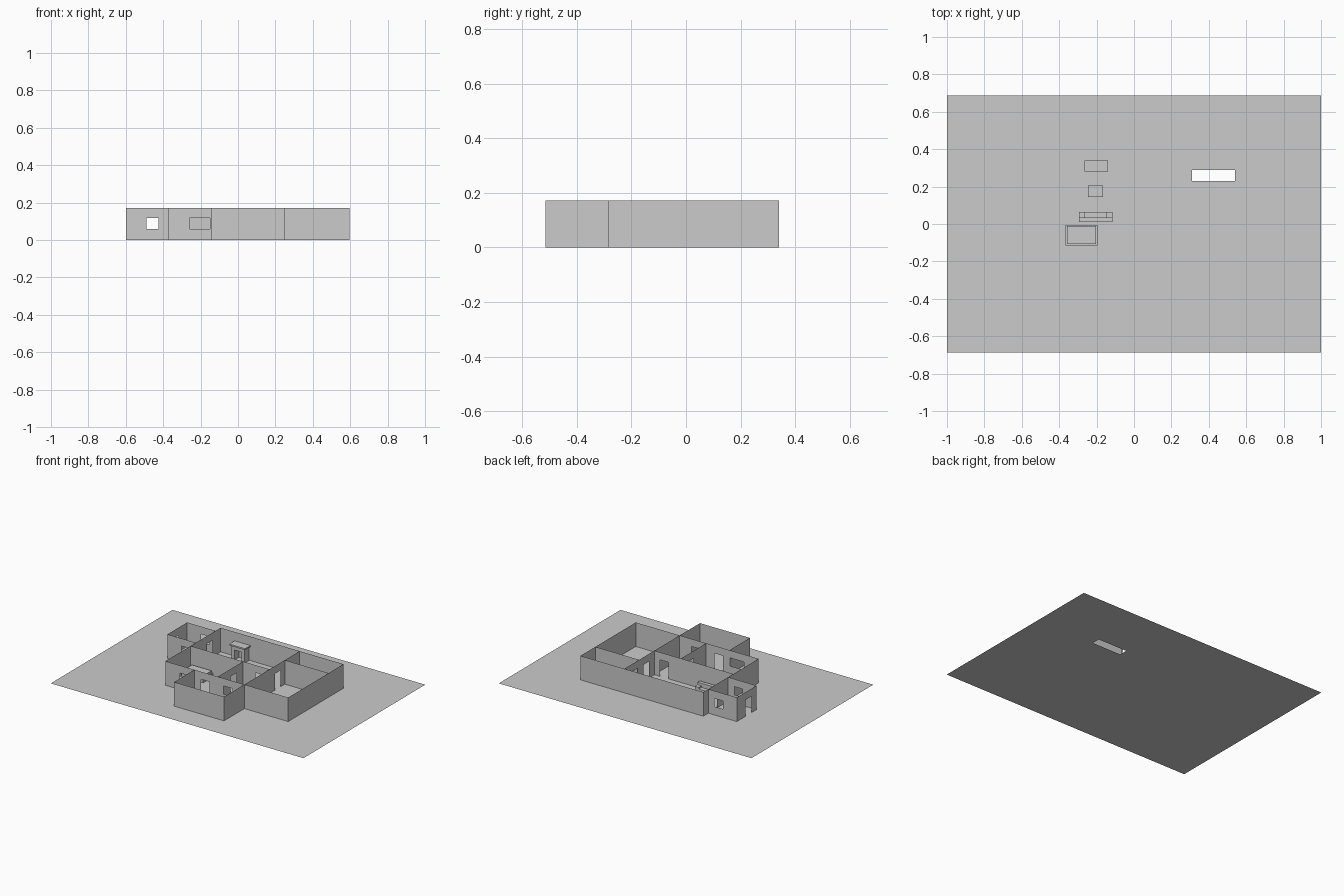
import bpy, bmesh
from mathutils import Matrix, Vector

if "Cube" in bpy.data.objects:
    bpy.data.objects.remove(bpy.data.objects["Cube"])

H = 0.172          # wall height
DOOR = (0.0, 0.118)
WIN = (0.06, 0.118)


def finish(bm, name):
    bmesh.ops.remove_doubles(bm, verts=bm.verts, dist=1e-5)
    me = bpy.data.meshes.new(name)
    bm.to_mesh(me)
    bm.free()
    ob = bpy.data.objects.new(name, me)
    bpy.context.collection.objects.link(ob)
    return ob


def wall(name, axis, at, a, b, openings=()):
    """Thin sheet wall along an axis; openings are (start, end, (bottom, top))."""
    bm = bmesh.new()

    def panel(u0, u1, z0, z1):
        if u1 - u0 < 1e-4 or z1 - z0 < 1e-4:
            return
        pts = [(u0, z0), (u1, z0), (u1, z1), (u0, z1)]
        bm.faces.new([bm.verts.new((u, at, z) if axis == 'x' else (at, u, z))
                      for u, z in pts])

    u = a
    for s, e, (z0, z1) in sorted(openings):
        panel(u, s, 0, H)
        panel(s, e, 0, z0)
        panel(s, e, z1, H)
        u = e
    panel(u, b, 0, H)
    return finish(bm, name)


def box_part(name, *boxes):
    """Joined boxes given as (x0, x1, y0, y1, z0, z1)."""
    bm = bmesh.new()
    for x0, x1, y0, y1, z0, z1 in boxes:
        c = Vector(((x0 + x1) / 2, (y0 + y1) / 2, (z0 + z1) / 2))
        m = Matrix.Translation(c) @ Matrix.Diagonal((x1 - x0, y1 - y0, z1 - z0, 1))
        bmesh.ops.create_cube(bm, size=1, matrix=m)
    me = bpy.data.meshes.new(name)
    bm.to_mesh(me)
    bm.free()
    ob = bpy.data.objects.new(name, me)
    bpy.context.collection.objects.link(ob)
    return ob


# Ground sheet with the stairwell opening left out
bm = bmesh.new()
xs, ys = (-1, 0.31, 0.54, 1), (-0.688, 0.23, 0.29, 0.688)
for i in range(3):
    for j in range(3):
        if (i, j) != (1, 1):
            bm.faces.new([bm.verts.new((x, y, 0)) for x, y in (
                (xs[i], ys[j]), (xs[i + 1], ys[j]),
                (xs[i + 1], ys[j + 1]), (xs[i], ys[j + 1]))])
finish(bm, "ground_floor")

# Outer walls
wall("back_wall", 'x', 0.34, -0.375, 0.597)
wall("right_wall", 'y', 0.597, -0.285, 0.34)
wall("front_wall", 'x', -0.285, -0.375, 0.597,
     [(-0.26, -0.15, WIN), (-0.092, -0.027, DOOR), (0.085, 0.155, WIN)])
wall("left_wall", 'y', -0.375, -0.285, 0.34, [(0.185, 0.245, DOOR)])

# Front room
wall("front_room_front", 'x', -0.515, -0.145, 0.25)
wall("front_room_left", 'y', -0.145, -0.515, -0.285)
wall("front_room_right", 'y', 0.25, -0.515, -0.285)

# Entrance porch on the left
for part, y in (("front", 0.06), ("back", 0.283)):
    wall("porch_" + part, 'x', y, -0.6, -0.375, [(-0.49, -0.425, WIN)])
wall("porch_left", 'y', -0.6, 0.06, 0.283, [(0.115, 0.183, DOOR)])

# Inner partitions
wall("hall_partition", 'x', 0.0, -0.375, 0.25, [(0.14, 0.205, DOOR)])
wall("bedroom_partition", 'y', 0.04, -0.285, 0.0, [(-0.14, -0.075, DOOR)])
wall("east_partition", 'y', 0.25, -0.285, 0.34,
     [(0.06, 0.125, DOOR), (0.19, 0.25, DOOR)])
wall("stair_partition", 'x', 0.172, 0.25, 0.597)

# Fireplace: mantel, two jambs, lintel
box_part("fireplace",
         (-0.265, -0.14, 0.28, 0.34, 0.098, 0.108),
         (-0.255, -0.23, 0.29, 0.339, 0, 0.098),
         (-0.175, -0.15, 0.29, 0.339, 0, 0.098),
         (-0.23, -0.175, 0.29, 0.339, 0.07, 0.098))

# Coffee table: top and four legs
legs = [(x, x + 0.008, y, y + 0.008, 0, 0.028)
        for x in (-0.243, -0.175) for y in (0.147, 0.195)]
box_part("coffee_table", (-0.245, -0.165, 0.145, 0.205, 0.028, 0.035), *legs)

# Sofa: seat, back, arms
box_part("sofa",
         (-0.263, -0.147, 0.035, 0.065, 0, 0.028),
         (-0.295, -0.115, 0.01, 0.035, 0, 0.058),
         (-0.295, -0.263, 0.035, 0.065, 0, 0.04),
         (-0.147, -0.115, 0.035, 0.065, 0, 0.04))

# Bed: frame and mattress
box_part("bed",
         (-0.365, -0.195, -0.115, -0.005, 0, 0.028),
         (-0.358, -0.202, -0.108, -0.01, 0.028, 0.045))
